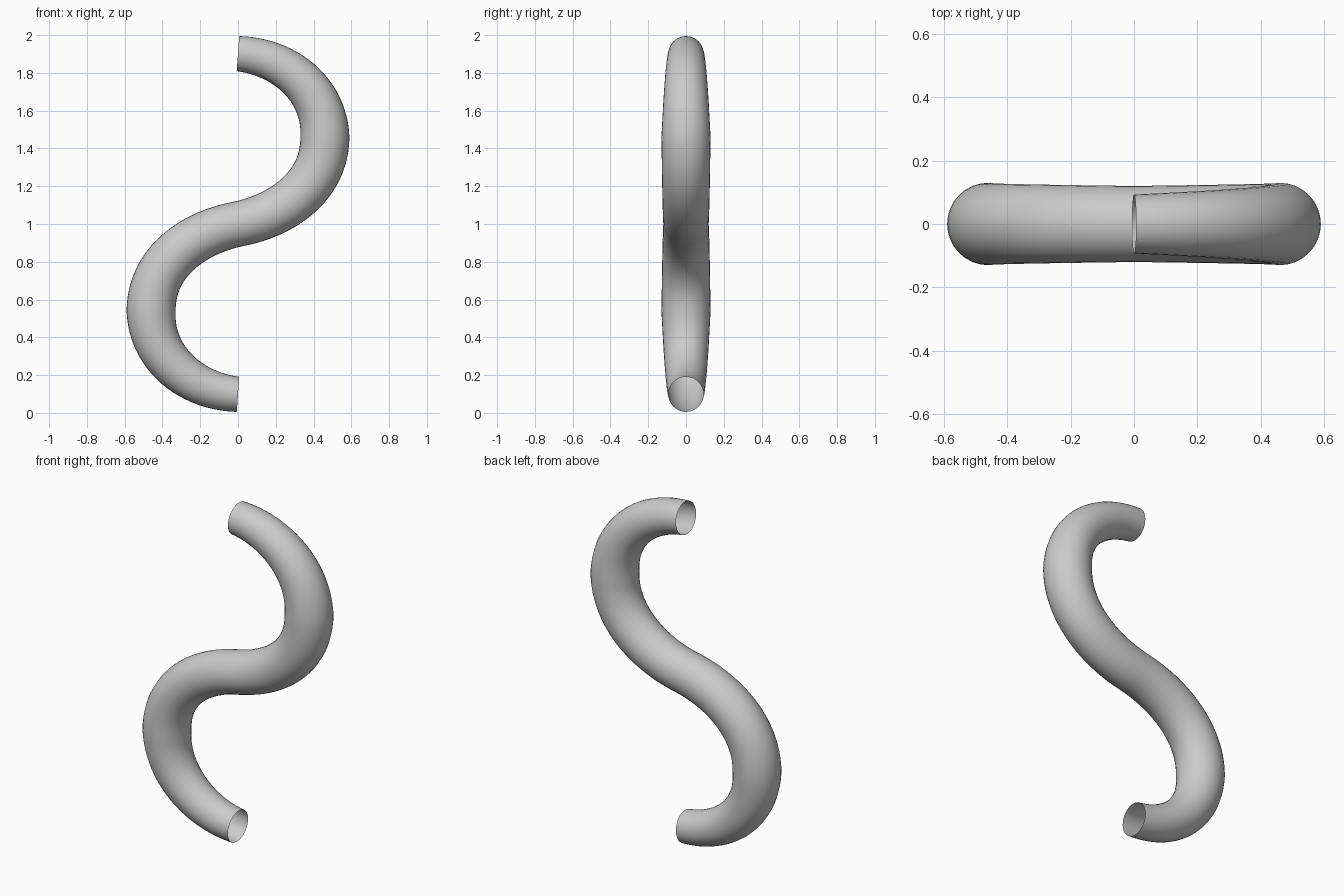
import bpy

if "Cube" in bpy.data.objects:
    bpy.data.objects.remove(bpy.data.objects["Cube"])

# Lower half of the S path: x, z, tangent dx, dz (handle vector), tube radius
lower = [
    (0.0, 0.098, -0.25, 0.018, 0.093),
    (-0.46, 0.54, 0.0, 0.25, 0.13),
]
middle = [(0.0, 1.0, 0.25, 0.05, 0.12)]
# Upper half is the lower half turned 180 degrees about the middle
upper = [(-x, 2.0 - z, dx, dz, r) for x, z, dx, dz, r in reversed(lower)]
# Travelling bottom to top, the turned half keeps its tangent directions
points = lower + [(x, z, dx, dz, r) for x, z, dx, dz, r in middle] + upper

# Open-ended tapering tube swept along the S path
curve = bpy.data.curves.new("s_tube", "CURVE")
curve.dimensions = "3D"
curve.bevel_depth = 1.0
curve.bevel_resolution = 14
curve.resolution_u = 24
curve.use_fill_caps = False
spline = curve.splines.new("BEZIER")
spline.bezier_points.add(len(points) - 1)
for bp, (x, z, dx, dz, r) in zip(spline.bezier_points, points):
    bp.handle_left_type = bp.handle_right_type = "FREE"
    bp.co = (x, 0, z)
    bp.handle_left = (x - dx, 0, z - dz)
    bp.handle_right = (x + dx, 0, z + dz)
    bp.radius = r
spline.use_smooth = True

tube = bpy.data.objects.new("s_tube", curve)
bpy.context.collection.objects.link(tube)
bpy.context.view_layer.objects.active = tube
tube.select_set(True)
bpy.ops.object.convert(target="MESH")
bpy.ops.object.shade_smooth()
